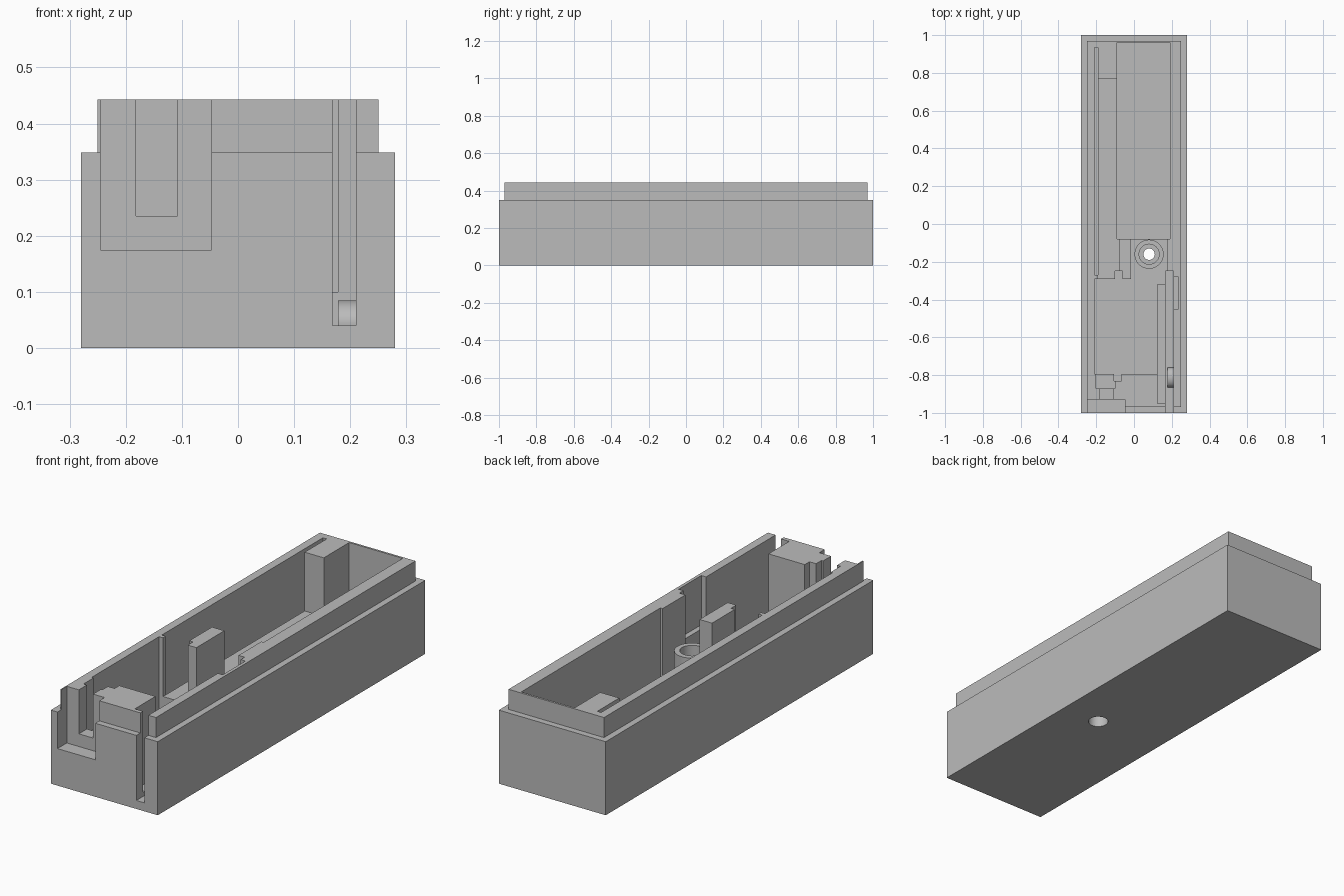
import bpy, math

cube = bpy.data.objects.get("Cube")
if cube:
    bpy.data.objects.remove(cube, do_unlink=True)

grey = bpy.data.materials.new("plain grey")
grey.use_nodes = True
grey.diffuse_color = (0.5, 0.5, 0.5, 1)
grey.node_tree.nodes["Principled BSDF"].inputs["Base Color"].default_value = (0.5, 0.5, 0.5, 1)


def box(name, x0, x1, y0, y1, z0, z1):
    bpy.ops.mesh.primitive_cube_add(size=1, location=((x0 + x1) / 2, (y0 + y1) / 2, (z0 + z1) / 2))
    ob = bpy.context.object
    ob.name = name
    ob.scale = (x1 - x0, y1 - y0, z1 - z0)
    bpy.ops.object.transform_apply(location=True, rotation=True, scale=True)
    ob.data.materials.append(grey)
    return ob


def cylinder(name, x, y, z0, z1, r):
    bpy.ops.mesh.primitive_cylinder_add(vertices=48, radius=r, depth=z1 - z0, location=(x, y, (z0 + z1) / 2))
    ob = bpy.context.object
    ob.name = name
    bpy.ops.object.transform_apply(location=True, rotation=True, scale=True)
    ob.data.materials.append(grey)
    return ob


def combine(target, tool, operation):
    """Apply a boolean and remove the tool object."""
    tool.hide_render = True
    mod = target.modifiers.new("boolean", 'BOOLEAN')
    mod.operation = operation
    mod.solver = 'EXACT'
    mod.object = tool
    bpy.ops.object.select_all(action='DESELECT')
    target.select_set(True)
    bpy.context.view_layer.objects.active = target
    bpy.ops.object.modifier_apply(modifier=mod.name)
    bpy.data.objects.remove(tool, do_unlink=True)


# Outer tray with a stepped-in lip
tray = box("enclosure_tray", -0.28, 0.28, -1, 1, 0, 0.348)
combine(tray, box("lip", -0.25, 0.25, -0.97, 0.97, 0.2, 0.443), 'UNION')

# Pockets open to the top: x0, x1, y0, y1, floor height
pockets = {
    "rear_pit": (-0.09, 0.19, -0.08, 0.96, 0.04),
    "card_slot": (-0.21, -0.19, -0.27, 0.935, 0.10),
    "side_ledge": (-0.20, -0.08, -0.27, 0.77, 0.165),
    "ledge_end": (-0.19, -0.08, -0.30, -0.20, 0.165),
    "front_compartment": (-0.21, 0.17, -0.795, -0.29, 0.10),
    "middle_floor": (-0.015, 0.178, -0.31, -0.07, 0.10),
    "rear_wire_notch": (-0.10, -0.06, -0.31, -0.25, 0.10),
    "front_wire_notch": (-0.105, -0.065, -0.83, -0.78, 0.10),
    "side_channel": (0.125, 0.18, -0.95, -0.32, 0.06),
    "switch_slot": (0.168, 0.21, -1.1, -0.25, 0.04),
    "side_pocket": (0.20, 0.235, -0.45, -0.28, 0.21),
    "port_seat": (-0.20, -0.10, -0.87, -0.78, 0.20),
    "port_throat": (-0.182, -0.108, -0.95, -0.86, 0.235),
    "port_recess": (-0.245, -0.047, -1.1, -0.93, 0.175),
}
for name, (x0, x1, y0, y1, floor) in pockets.items():
    combine(tray, box(name, x0, x1, y0, y1, floor, 0.6), 'DIFFERENCE')

# Screw boss with bore, through hole and underside counterbore
bx, by = 0.08, -0.16
combine(tray, cylinder("screw_boss", bx, by, 0.05, 0.24, 0.077), 'UNION')
for z0, z1, r in ((0.14, 0.5, 0.053), (-0.1, 0.3, 0.03), (-0.1, 0.08, 0.045)):
    combine(tray, cylinder("bore", bx, by, z0, z1, r), 'DIFFERENCE')

# Rounded ridge on the floor of the narrow slot
ridge = cylinder("slot_ridge", 0, 0, -0.018, 0.018, 1)
ridge.rotation_euler = (0, math.radians(90), 0)
bpy.ops.object.transform_apply(location=False, rotation=True, scale=False)
ridge.scale = (1, 0.052, 0.04)
ridge.location = (0.196, -0.813, 0.045)
bpy.ops.object.transform_apply(location=True, rotation=False, scale=True)
combine(tray, ridge, 'UNION')

# Smooth the round parts, keep the edges sharp
bpy.ops.object.select_all(action='DESELECT')
tray.select_set(True)
bpy.context.view_layer.objects.active = tray
bpy.ops.object.shade_smooth_by_angle(angle=math.radians(30))
